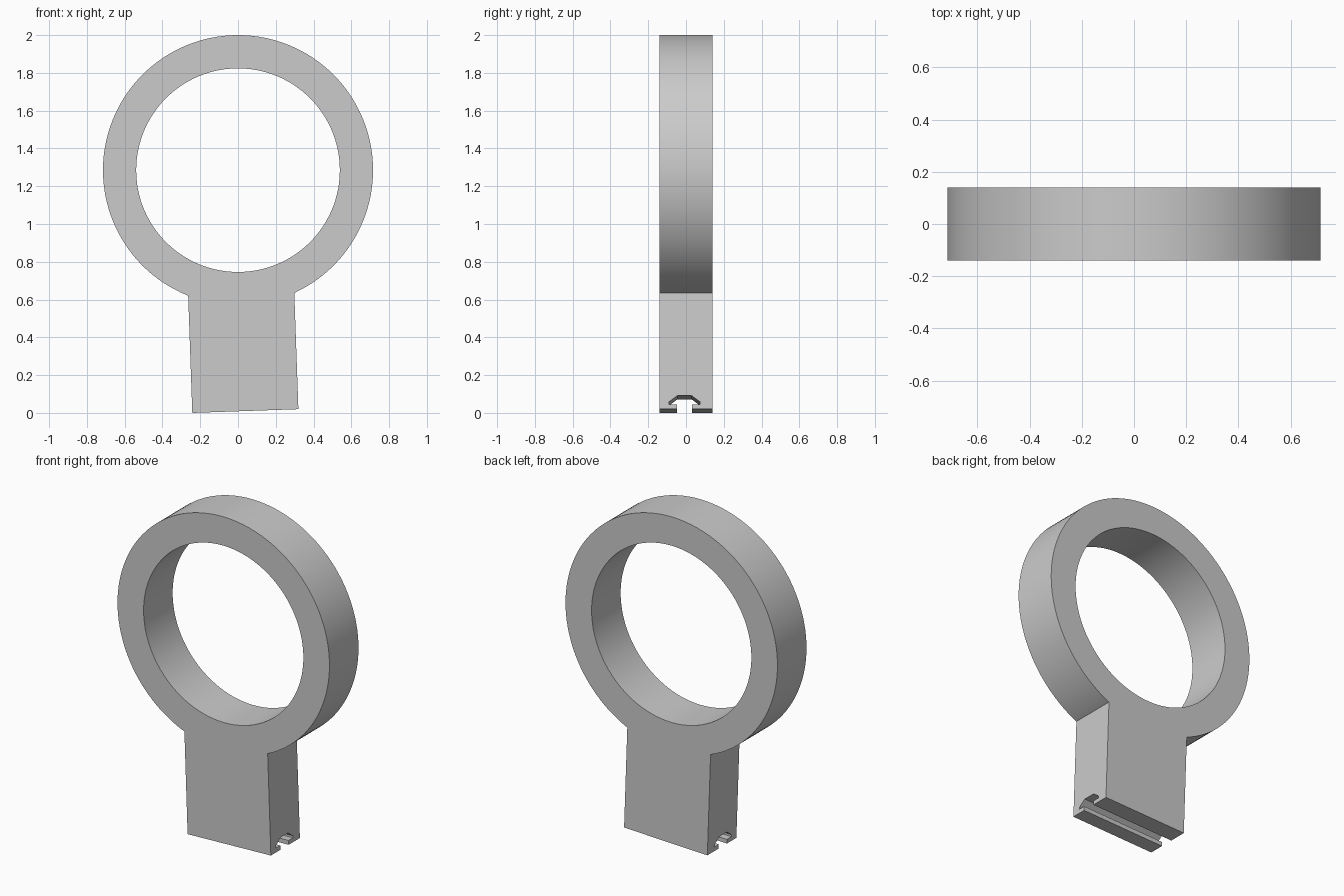
import bpy
import bmesh
import math
from mathutils import Matrix, Vector

cube = bpy.data.objects.get("Cube")
if cube:
    bpy.data.objects.remove(cube, do_unlink=True)

HALF_DEPTH = 0.14
CENTRE_Z = 1.285
OUTER_R, INNER_R = 0.715, 0.539
TILT = 0.035          # lean of the stem about the y axis
STEM_WIDTH = 0.562

grey = bpy.data.materials.new("plain grey")
grey.use_nodes = True
colour = (0.6, 0.6, 0.6, 1)
grey.diffuse_color = colour
grey.node_tree.nodes["Principled BSDF"].inputs["Base Color"].default_value = colour


def make_object(name, bm):
    bmesh.ops.recalc_face_normals(bm, faces=bm.faces)
    mesh = bpy.data.meshes.new(name)
    bm.to_mesh(mesh)
    bm.free()
    mesh.materials.append(grey)
    obj = bpy.data.objects.new(name, mesh)
    bpy.context.collection.objects.link(obj)
    return obj


def disc(name, radius, depth):
    bm = bmesh.new()
    bmesh.ops.create_cone(bm, cap_ends=True, segments=128, radius1=radius,
                          radius2=radius, depth=depth)
    turn = Matrix.Translation((0, 0, CENTRE_Z)) @ Matrix.Rotation(math.pi / 2, 4, 'X')
    bmesh.ops.transform(bm, matrix=turn, verts=bm.verts)
    return make_object(name, bm)


def combine(target, tool, operation):
    mod = target.modifiers.new(operation.lower(), 'BOOLEAN')
    mod.operation = operation
    mod.solver = 'EXACT'
    mod.object = tool
    bpy.context.view_layer.objects.active = target
    bpy.ops.object.modifier_apply(modifier=mod.name)
    bpy.data.objects.remove(tool, do_unlink=True)


# Stem: block section with a T-shaped slot underneath, swept across its width
slot = [(0.04, 0), (0.04, 0.026), (0.083, 0.026), (0.083, 0.038), (0.037, 0.072)]
mid = -0.008
section = [(-HALF_DEPTH, 0)]
section += [(mid - y, z) for y, z in slot]
section += [(mid + y, z) for y, z in reversed(slot)]
section += [(HALF_DEPTH, 0), (HALF_DEPTH, 0.85), (-HALF_DEPTH, 0.85)]

bm = bmesh.new()
face = bm.faces.new([bm.verts.new((0, y, z)) for y, z in section])
swept = bmesh.ops.extrude_face_region(bm, geom=[face])
bmesh.ops.translate(bm, vec=Vector((STEM_WIDTH, 0, 0)),
                    verts=[v for v in swept["geom"] if isinstance(v, bmesh.types.BMVert)])
lean = Matrix.Translation((-0.242, 0, 0)) @ Matrix.Rotation(-TILT, 4, 'Y')
bmesh.ops.transform(bm, matrix=lean, verts=bm.verts)
stem = make_object("stem", bm)

# Ring joined to the stem, then bored through
ring = disc("ring_with_stem", OUTER_R, 2 * HALF_DEPTH)
combine(ring, stem, 'UNION')
combine(ring, disc("bore", INNER_R, 1), 'DIFFERENCE')

# Smooth round walls, sharp rims
bpy.ops.object.select_all(action='DESELECT')
ring.select_set(True)
bpy.context.view_layer.objects.active = ring
bpy.ops.object.shade_smooth_by_angle(angle=math.radians(25))
